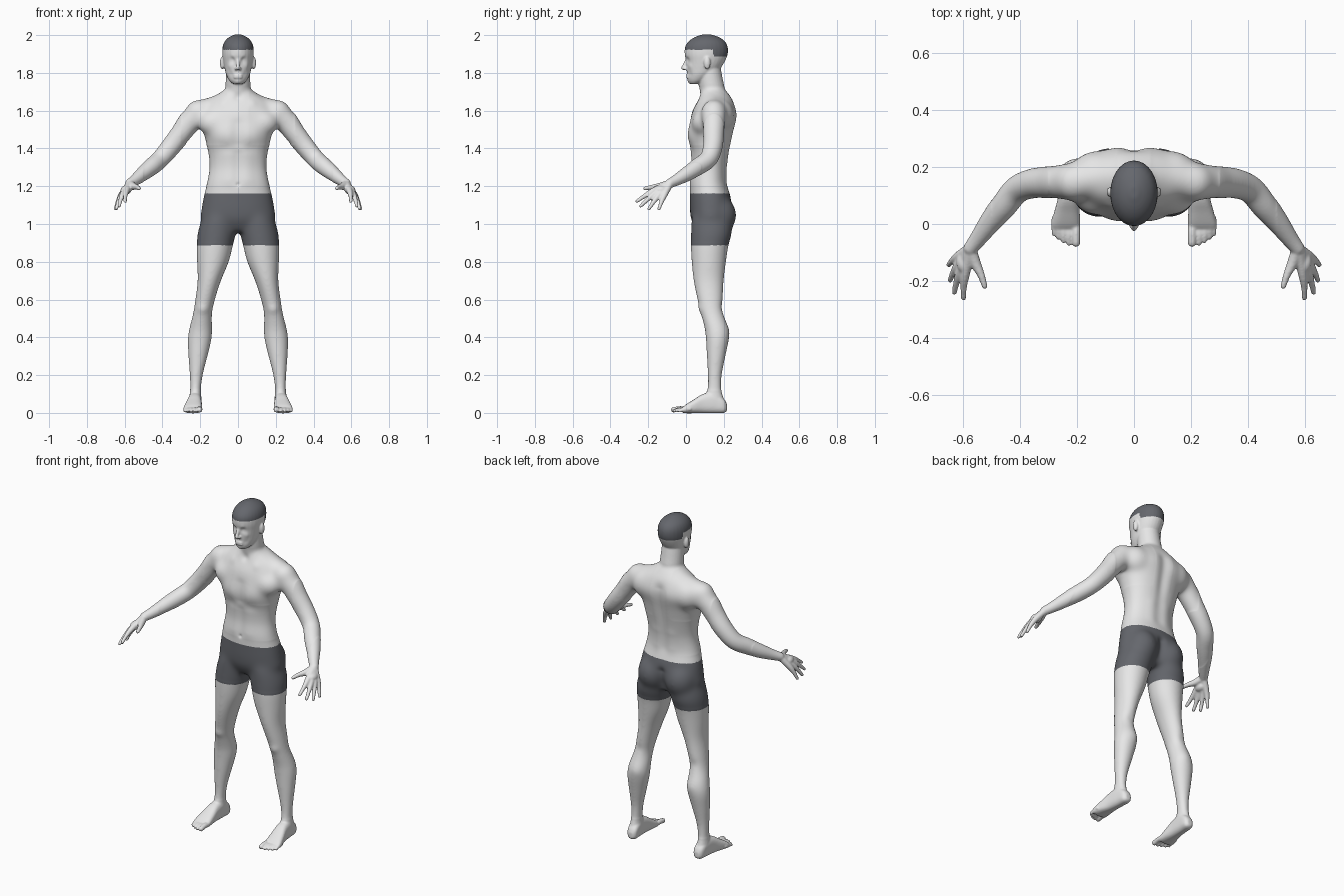
import bpy, bmesh, math
from mathutils import Vector, Matrix

cube = bpy.data.objects.get("Cube")
if cube:
    bpy.data.objects.remove(cube, do_unlink=True)


def material(name, color):
    mat = bpy.data.materials.new(name)
    mat.use_nodes = True
    mat.diffuse_color = color
    mat.node_tree.nodes["Principled BSDF"].inputs["Base Color"].default_value = color
    return mat


SEGMENTS = 28
SIDES = (1, -1)
bm = bmesh.new()


def spline(rows, steps=4):
    """Resample rows of numbers along a smooth curve."""
    result = []
    last = len(rows) - 1
    for i in range(last):
        quad = list(zip(rows[max(i - 1, 0)], rows[i], rows[i + 1], rows[min(i + 2, last)]))
        for s in range(steps):
            t = s / steps
            result.append([b + t * ((c - a) + t * ((2 * a - 5 * b + 4 * c - d)
                           + t * (3 * b - a - 3 * c + d))) / 2 for a, b, c, d in quad])
    return result + [list(rows[-1])]


def bridge(rings):
    """Close a list of point rings into a solid."""
    loops = [[bm.verts.new(p) for p in ring] for ring in rings]
    for low, high in zip(loops, loops[1:]):
        for i in range(len(low)):
            j = (i + 1) % len(low)
            bm.faces.new((low[i], low[j], high[j], high[i]))
    bm.faces.new(loops[0][::-1])
    bm.faces.new(loops[-1])


def rounded(value, power):
    return math.copysign(abs(value) ** power, value)


def stack(rows, side=1, along="z", power=0.9):
    """Loft rows of (position, centre x, half width, near edge, far edge)."""
    rings = []
    for pos, cx, half, near, far in spline(rows):
        ring = []
        for i in range(SEGMENTS):
            angle = math.tau * i / SEGMENTS
            x = side * (cx + half * rounded(math.cos(angle), power))
            b = (near + far) / 2 + (far - near) / 2 * rounded(math.sin(angle), power)
            ring.append((x, b, pos) if along == "z" else (x, pos, b))
        rings.append(ring)
    bridge(rings)


def ball(center, radii, side=1):
    place = Matrix.Translation((side * center[0], center[1], center[2]))
    bmesh.ops.create_uvsphere(bm, u_segments=20, v_segments=12, radius=1,
                              matrix=place @ Matrix.Diagonal((*radii, 1)))


def tube(rows, side=1):
    """Round limb through rows of (x, y, z, radius), with a rounded tip."""
    rows = spline(rows)
    points = [Vector((side * r[0], r[1], r[2])) for r in rows]
    ref = (points[1] - points[0]).orthogonal()
    rings = []
    for i, row in enumerate(rows):
        d = (points[min(i + 1, len(rows) - 1)] - points[max(i - 1, 0)]).normalized()
        u = (ref - d * ref.dot(d)).normalized()
        v = d.cross(u)
        rings.append([points[i] + row[3] * (u * math.cos(a) + v * math.sin(a))
                      for a in (math.tau * k / SEGMENTS for k in range(SEGMENTS))])
    bridge(rings)
    ball(rows[-1][:3], [rows[-1][3]] * 3, side)


# Torso and neck
stack([(.96, 0, .12, .06, .2), (1.02, 0, .196, .028, .235), (1.08, 0, .194, .02, .245),
       (1.15, 0, .182, .02, .235), (1.22, 0, .164, .02, .215), (1.3, 0, .151, .03, .215),
       (1.38, 0, .158, .025, .23), (1.46, 0, .178, .012, .247), (1.54, 0, .19, .02, .262),
       (1.6, 0, .19, .035, .264), (1.65, 0, .165, .06, .25), (1.69, 0, .1, .075, .225),
       (1.72, 0, .062, .08, .2)])
tube([(0, .15, 1.6, .07), (0, .14, 1.7, .067), (0, .13, 1.76, .065), (0, .12, 1.83, .062)])

# Head with nose and lips
stack([(1.742, 0, .027, .02, .07), (1.76, 0, .046, .01, .11), (1.79, 0, .062, .007, .15),
       (1.82, 0, .07, .004, .18), (1.86, 0, .078, .001, .205), (1.9, 0, .083, -.007, .221),
       (1.94, 0, .081, -.004, .22), (1.97, 0, .068, .018, .203), (1.991, 0, .044, .05, .17),
       (2.004, 0, .014, .09, .13)], power=1)
tube([(0, .008, 1.878, .009), (0, -.004, 1.85, .009), (0, -.015, 1.826, .011)])
for z in (1.788, 1.776):
    ball((0, .01, z), (.024, .01, .006))

# Finger tips run from index to little finger, toe tips from big to little toe
wrist = Vector((.572, -.085, 1.215))
finger_tips = [(.597, -.26, 1.12), (.629, -.24, 1.095), (.644, -.197, 1.08), (.649, -.143, 1.08)]
toe_tips = [(.203, -.066, .016), (.228, -.068, .011), (.247, -.06, .011),
            (.265, -.048, .01), (.281, -.034, .01)]

for side in SIDES:
    # Ears and nostrils
    ball((.083, .112, 1.853), (.013, .018, .034), side)
    ball((.01, -.002, 1.822), (.008, .011, .008), side)
    # Shoulder with the muscles that join it to neck, chest and back
    ball((.208, .147, 1.59), (.074, .07, .07), side)
    tube([(.04, .16, 1.67, .052), (.11, .16, 1.628, .056), (.2, .15, 1.595, .062)], side)
    ball((.14, .185, 1.575), (.08, .07, .085), side)
    ball((.13, .095, 1.535), (.085, .065, .07), side)
    # Arm
    tube([(.18, .15, 1.595, .068), (.245, .148, 1.553, .064), (.3, .146, 1.48, .057),
          (.355, .142, 1.41, .053), (.41, .12, 1.345, .049), (.455, .065, 1.305, .047),
          (.5, .01, 1.268, .04), (.545, -.05, 1.233, .03), (*wrist, .025)], side)
    # Hand
    ball((.593, -.133, 1.18), (.029, .04, .024), side)
    for tip in finger_tips:
        tip = Vector(tip)
        knuckle = wrist.lerp(tip, .5) + Vector((.006, 0, .008))
        middle = wrist.lerp(tip, .78) + Vector((.005, 0, .006))
        tube([(*wrist, .02), (*knuckle, .0165), (*middle, .0115), (*tip, .009)], side)
    tube([(*wrist, .02), (.556, -.135, 1.2, .019), (.535, -.18, 1.195, .013),
          (.523, -.218, 1.188, .01)], side)
    # Buttock
    ball((.093, .175, 1.045), (.09, .086, .11), side)
    # Leg
    stack([(1.1, .09, .06, .05, .2), (1.03, .1, .09, .03, .235), (.95, .113, .102, .025, .243),
           (.885, .123, .096, .025, .225), (.8, .133, .084, .03, .212),
           (.7, .152, .062, .04, .2), (.6, .174, .052, .06, .195),
           (.53, .187, .05, .077, .197), (.45, .197, .06, .098, .224),
           (.39, .203, .063, .105, .227), (.3, .212, .051, .11, .209),
           (.2, .221, .035, .115, .19), (.12, .225, .029, .112, .188),
           (.07, .226, .033, .09, .2), (.03, .226, .03, .09, .2)], side, power=1)
    # Foot
    stack([(.217, .222, .014, .012, .045), (.2, .223, .03, 0, .075),
           (.15, .226, .034, -.002, .11), (.09, .23, .037, -.002, .1), (.04, .235, .045, -.002, .07),
           (0, .239, .05, -.002, .045), (-.018, .241, .047, 0, .03)], side, "y", .75)
    for i, tip in enumerate(toe_tips):
        radius = .0085 if i else .0145
        tube([(tip[0], tip[1] + .06, .02, radius), (tip[0], tip[1] + .03, .021, radius),
              (*tip, radius)], side)

# Fuse all parts into one continuous skin
bmesh.ops.recalc_face_normals(bm, faces=bm.faces)
mesh = bpy.data.meshes.new("body_parts")
bm.to_mesh(mesh)
bm.free()
body = bpy.data.objects.new("body", mesh)
bpy.context.collection.objects.link(body)
remesh = body.modifiers.new("fuse", "REMESH")
remesh.mode = "VOXEL"
remesh.voxel_size = .005
fused = bpy.data.meshes.new_from_object(body.evaluated_get(bpy.context.evaluated_depsgraph_get()))
body.modifiers.clear()
body.data = fused
bpy.data.meshes.remove(mesh)
fused.name = "body"

bm = bmesh.new()
bm.from_mesh(fused)


def relax(times, rule):
    verts = [v for v in bm.verts if rule(abs(v.co.x), v.co.z)]
    for _ in range(times):
        bmesh.ops.smooth_vert(bm, verts=verts, factor=.5, use_axis_x=True,
                              use_axis_y=True, use_axis_z=True)


# Soften the whole skin, then the joints of shoulders and hips
relax(2, lambda x, z: True)
relax(25, lambda x, z: x < .5 and .12 < z < 1.73)
relax(70, lambda x, z: .06 < x < .3 and 1.42 < z < 1.71)
relax(50, lambda x, z: x < .3 and .9 < z < 1.2)
bm.normal_update()


def push(x, y, z, radius, amount, span=0):
    """Raise or sink a soft area, stretched upright by span, on both sides if off centre."""
    for side in SIDES if x else (1,):
        for v in bm.verts:
            dz = max(abs(v.co.z - z) - span, 0)
            if dz < radius * 1.6:
                gap = ((v.co.x - side * x) ** 2 + (v.co.y - y) ** 2 + dz ** 2) / radius ** 2
                if gap < 2.5:
                    v.co += v.normal * amount * math.exp(-2 * gap)


# Chest, belly and collar
push(.085, .015, 1.475, .085, .009)
push(.07, .025, 1.4, .05, -.003)
push(0, .01, 1.48, .045, -.006, .05)
push(0, .07, 1.67, .03, -.007)
push(.08, .055, 1.645, .035, .004)
push(0, .025, 1.3, .035, -.003, .07)
push(.05, .03, 1.3, .05, .003, .06)
push(0, .02, 1.21, .014, -.006)
# Spine, shoulder blades and buttocks
push(0, .25, 1.42, .045, -.011, .18)
push(.085, .265, 1.57, .08, .009)
push(.05, .22, 1.28, .05, .004, .04)
push(.09, .25, 1.05, .09, .007)
push(0, .24, 1.04, .035, -.016, .05)
# Knees and calves
push(.187, .08, .55, .035, .006)
push(.187, .2, .56, .04, -.004)
push(.18, .22, .43, .05, .004)
# Eyes, brows, cheeks and mouth
push(.032, .005, 1.866, .022, -.008)
push(.032, .01, 1.865, .011, .003)
push(.03, -.005, 1.888, .016, .002)
push(.045, .02, 1.835, .022, .003)
push(.04, .02, 1.795, .02, -.002)
push(0, .01, 1.752, .018, .003)

# Paint swim shorts and cap by height
fused.materials.append(material("light grey skin", (.88, .88, .88, 1)))
fused.materials.append(material("dark grey fabric", (.13, .136, .153, 1)))
for face in bm.faces:
    c = face.calc_center_median()
    face.smooth = True
    cap_edge = 1.887 if c.y > .145 else 1.921
    shorts = abs(c.x) < .32 and .886 < c.z < 1.163
    face.material_index = int(shorts or c.z > cap_edge)
bm.to_mesh(fused)
bm.free()
